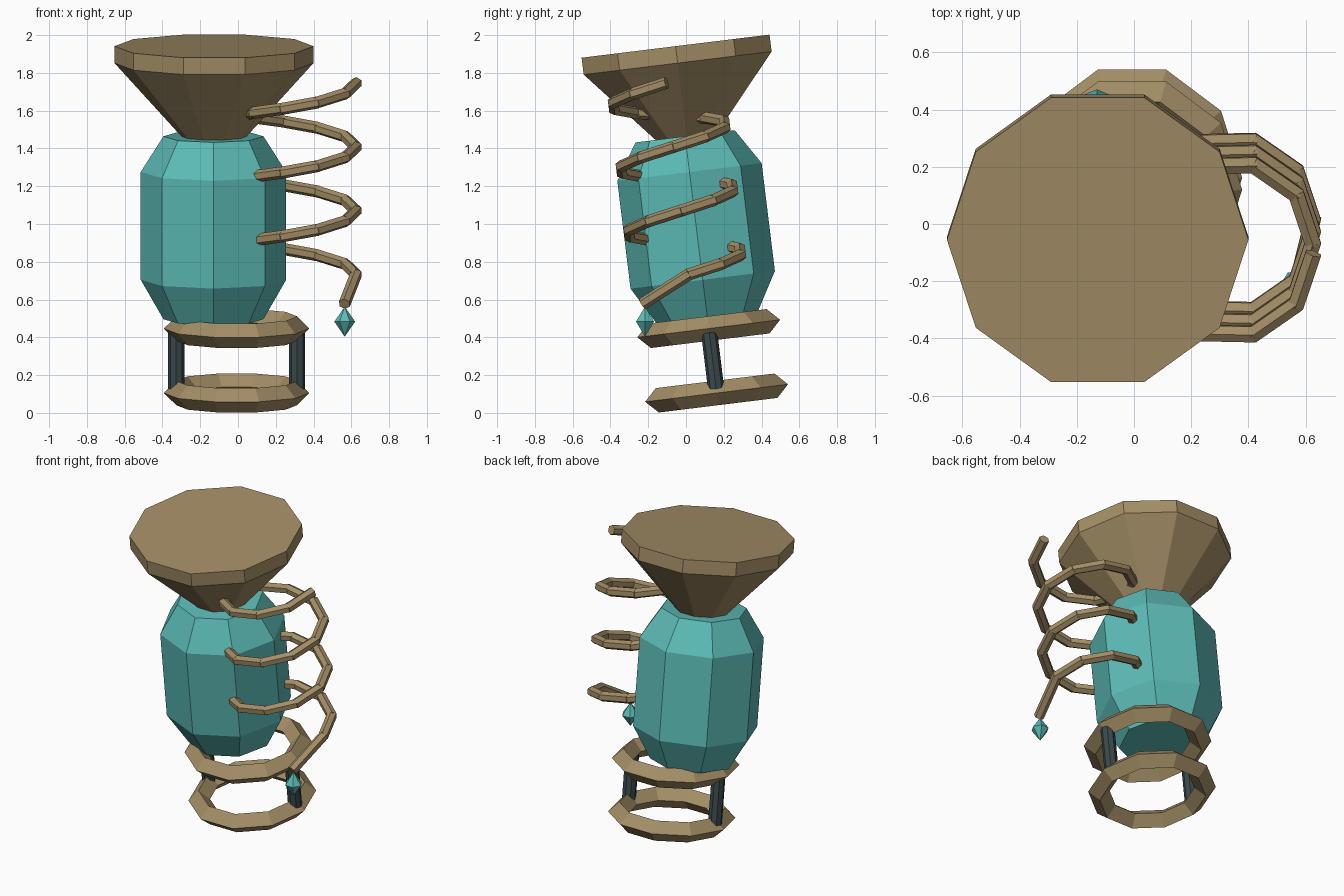
import bpy, bmesh, math
from mathutils import Matrix, Vector

if "Cube" in bpy.data.objects:
    bpy.data.objects.remove(bpy.data.objects["Cube"])


def material(name, rgb):
    m = bpy.data.materials.new(name)
    m.diffuse_color = (*rgb, 1)
    m.use_nodes = True
    m.node_tree.nodes["Principled BSDF"].inputs["Base Color"].default_value = m.diffuse_color
    return m


teal = material("teal", (0.107, 0.50, 0.47))
bronze = material("bronze", (0.37, 0.27, 0.133))
slate = material("dark_slate", (0.043, 0.068, 0.072))

# Everything except the pendant leans slightly forward
LEAN = Matrix.Translation((0, 0.175, 0)) @ Matrix.Rotation(math.radians(7), 4, 'X')


def finish(name, bm, mat, matrix=LEAN):
    bmesh.ops.recalc_face_normals(bm, faces=bm.faces)
    mesh = bpy.data.meshes.new(name)
    bm.to_mesh(mesh)
    bm.free()
    mesh.materials.append(mat)
    ob = bpy.data.objects.new(name, mesh)
    ob.matrix_world = matrix
    bpy.context.collection.objects.link(ob)
    return ob


def lathe(name, profile, sides, mat, centre=(0, 0, 0), closed=False, y_scale=1.0, matrix=LEAN):
    """Spin (radius, height) points into a faceted solid; closed makes a ring."""
    bm = bmesh.new()
    rings = []
    for r, h in profile:
        rings.append([bm.verts.new((centre[0] + r * math.cos(math.tau * k / sides),
                                    centre[1] + r * y_scale * math.sin(math.tau * k / sides),
                                    centre[2] + h)) for k in range(sides)])
    pairs = list(zip(rings, rings[1:]))
    if closed:
        pairs.append((rings[-1], rings[0]))
    else:
        bm.faces.new(rings[0])
        bm.faces.new(rings[-1])
    for a, b in pairs:
        for k in range(sides):
            n = (k + 1) % sides
            bm.faces.new((a[k], a[n], b[n], b[k]))
    return finish(name, bm, mat, matrix)


# Glass body and funnel cap
lathe("body", [(0.265, 0.50), (0.385, 0.71), (0.385, 1.285), (0.265, 1.475)], 8, teal, (-0.13, 0, 0))
lathe("funnel", [(0.165, 1.465), (0.527, 1.865), (0.527, 1.955)], 10, bronze, (-0.127, 0.008, 0))

# Base rings with diamond section
diamond = [(0.385, 0), (0.32, 0.065), (0.255, 0), (0.32, -0.065)]
for name, h in (("lower_ring", 0.106), ("upper_ring", 0.45)):
    lathe(name, diamond, 10, bronze, (-0.007, 0, h), closed=True, y_scale=1.04)

# Posts between the rings
for name, side in (("left_post", -1), ("right_post", 1)):
    lathe(name, [(0.043, 0.12), (0.043, 0.44)], 8, slate, (-0.007 + side * 0.32, 0, 0))

# Coiled tube: ten straight pieces per turn, three turns, then a straight tail
path = []
for i in range(31):
    a = -math.tau * i / 10
    path.append(Vector((0.325 + 0.3 * math.cos(a), -0.07 + 0.3 * math.sin(a), 1.767 - 0.034 * i)))
path.append(Vector((0.565, -0.326, 0.625)))

bm = bmesh.new()
for p, q in zip(path, path[1:]):
    d = q - p
    place = Matrix.Translation((p + q) / 2) @ d.to_track_quat('Z', 'Y').to_matrix().to_4x4()
    bmesh.ops.create_cone(bm, cap_ends=True, segments=6, radius1=0.032, radius2=0.032,
                          depth=d.length + 0.015, matrix=place)
finish("coil", bm, bronze)

# Pendant crystal under the tail
lathe("pendant", [(0.001, -0.078), (0.055, 0), (0.001, 0.078)], 6, teal,
      matrix=Matrix.Translation((0.565, -0.217, 0.483)))
